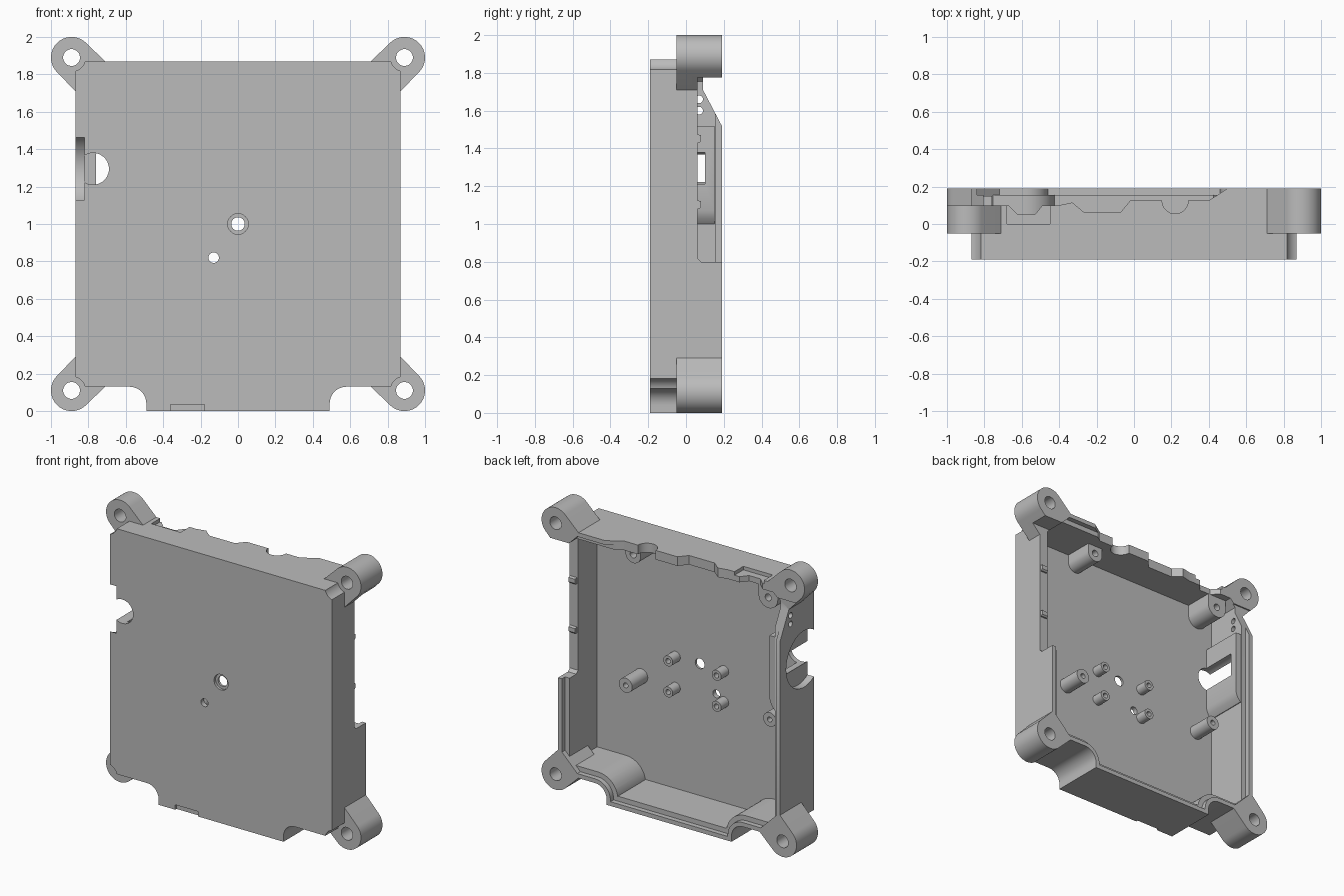
import bpy, bmesh
from math import cos, sin, radians

if "Cube" in bpy.data.objects:
    bpy.data.objects.remove(bpy.data.objects["Cube"])

grey = bpy.data.materials.new("plain grey")
grey.use_nodes = True
colour = (0.5, 0.5, 0.5, 1)
grey.diffuse_color = colour
grey.node_tree.nodes["Principled BSDF"].inputs["Base Color"].default_value = colour

FRONT, BACK, FLOOR = -0.19, 0.19, -0.155


def arc(cx, cy, r, start, end, n=20):
    steps = [radians(start + (end - start) * i / n) for i in range(n + 1)]
    return [(cx + r * cos(a), cy + r * sin(a)) for a in steps]


def circle(cx, cy, r, n=40):
    return arc(cx, cy, r, 0, 360, n)[:-1]


def rect(a0, b0, a1, b1):
    return [(a0, b0), (a1, b0), (a1, b1), (a0, b1)]


def prism(name, pts, lo, hi, axis="y"):
    """Extrude a flat profile along one axis from lo to hi."""
    place = {"x": lambda a, b, t: (t, a, b),
             "y": lambda a, b, t: (a, t, b),
             "z": lambda a, b, t: (a, b, t)}[axis]
    bm = bmesh.new()
    bottom = [bm.verts.new(place(a, b, lo)) for a, b in pts]
    top = [bm.verts.new(place(a, b, hi)) for a, b in pts]
    bm.faces.new(bottom)
    bm.faces.new(top)
    for i in range(len(pts)):
        j = (i + 1) % len(pts)
        bm.faces.new((bottom[i], bottom[j], top[j], top[i]))
    bmesh.ops.recalc_face_normals(bm, faces=bm.faces)
    mesh = bpy.data.meshes.new(name)
    bm.to_mesh(mesh)
    bm.free()
    mesh.materials.append(grey)
    obj = bpy.data.objects.new(name, mesh)
    bpy.context.collection.objects.link(obj)
    return obj


def combine(target, tool, operation):
    mod = target.modifiers.new("shape", "BOOLEAN")
    mod.operation, mod.solver, mod.object = operation, "EXACT", tool
    bpy.ops.object.select_all(action="DESELECT")
    bpy.context.view_layer.objects.active = target
    target.select_set(True)
    bpy.ops.object.modifier_apply(modifier=mod.name)
    bpy.data.objects.remove(tool)


def cut(pts, lo, hi, axis="y"):
    combine(housing, prism("cutter", pts, lo, hi, axis), "DIFFERENCE")


def add(pts, lo, hi, axis="y"):
    combine(housing, prism("added", pts, lo, hi, axis), "UNION")


def outline(t):
    """Housing outline moved inwards by t, with the dropped bottom section."""
    half = [(0.87 - t, 1.87 - t), (0.87 - t, 0.13 + t)]
    half += arc(0.58, 0.04, 0.09 + t, 90, 180, 10)
    half += [(0.49 - t, t)]
    return half + [(-x, z) for x, z in reversed(half)]


# Open-backed shell with a stepped rim
housing = prism("housing", outline(0), FRONT, BACK)
cut(outline(0.065), FLOOR, 0.3)
cut(outline(0.03), 0.155, 0.3)

# Thicker side wall behind the thumb recess
add([(-0.84, 1.0), (-0.8, 1.0), (-0.775, 1.03), (-0.76, 1.07),
     (-0.76, 1.52), (-0.84, 1.52)], -0.17, 0.15)

# Mounting ears, screw access and screw holes
for sx in (-1, 1):
    for sz in (-1, 1):
        shape = arc(0.89, 0.89, 0.11, -44, 134, 28) + [(0.70, 0.86), (0.86, 0.70)]
        back = 0.10 if (sx, sz) == (-1, 1) else BACK
        add([(sx * x, 1 + sz * z) for x, z in shape], -0.05, back)
        cut(circle(sx * 0.89, 1 + sz * 0.89, 0.075), -0.3, -0.05)
        cut(circle(sx * 0.89, 1 + sz * 0.89, 0.045), -0.3, 0.3)

# Uneven top edge with cable notches
top_edge = [(0.515, 0.2), (0.40, 0.125)] + arc(0.22, 0.125, 0.07, 0, -180, 16)
top_edge += [(-0.02, 0.125), (-0.07, 0.065), (-0.27, 0.065), (-0.33, 0.115),
             (-0.40, 0.10), (-0.49, 0.10), (-0.53, 0.05), (-0.62, 0.05),
             (-0.67, 0.10), (-1.1, 0.10), (-1.1, 0.2)]
cut(top_edge, 1.775, 2.1, "z")
cut(rect(-0.68, 0, -0.45, 0.3), 1.845, 2.1, "z")

# Lowered side walls
cut([(0.3, 0.8), (0.08, 0.8), (0.06, 0.82), (0.06, 1.775), (0.3, 1.775)], 0.6, 1.1, "x")
cut([(0.2, 1.50), (0.09, 1.71), (0.09, 1.775), (0.2, 1.775)], -1.1, -0.6, "x")
for z in (1.08, 1.43):
    add([(0.04, z), (0.07, z), (0.08, z + 0.01), (0.08, z + 0.04), (0.04, z + 0.05)],
        0.815, 0.865, "x")
for z in (1.60, 1.66):
    cut(circle(0.07, z, 0.02, 24), -1, -0.7, "x")

# Rounded thumb recess and its opening
cut(circle(-0.08, 1.295, 0.2, 56), -1, -0.82, "x")
cut(circle(-0.775, 1.295, 0.085), -0.3, 0.1)

# Front holes and bottom slot
cut(circle(0, 1.0, 0.055), -0.3, -0.172)
cut(circle(0, 1.0, 0.036), -0.3, -0.1)
cut(circle(-0.13, 0.82, 0.028), -0.3, -0.1)
cut(rect(-0.36, -0.1, -0.18, 0.035), -0.3, -0.175)

# Screw bosses joined to the top wall
for x, z, r in ((0.38, 1.75, 0.06), (-0.68, 1.73, 0.075)):
    add(arc(x, z, r, 180, 360) + [(x + r, 1.84), (x - r, 1.84)], -0.17, 0.05)
    cut(circle(x, z, 0.024, 24), -0.05, 0.1)

# Standing posts on the floor
posts = [(sx * 0.19, z, 0.037, -0.07) for sx in (-1, 1) for z in (0.78, 1.0)]
posts += [(0.46, 0.79, 0.052, 0.02), (-0.67, 0.85, 0.05, 0.02)]
for x, z, r, end in posts:
    add(circle(x, z, r, 32), -0.17, end)
    cut(circle(x, z, 0.018, 24), end - 0.06, end + 0.1)

# Smooth round surfaces, sharp edges kept
bpy.ops.object.select_all(action="DESELECT")
housing.select_set(True)
bpy.context.view_layer.objects.active = housing
bpy.ops.object.shade_smooth_by_angle(angle=radians(30))
